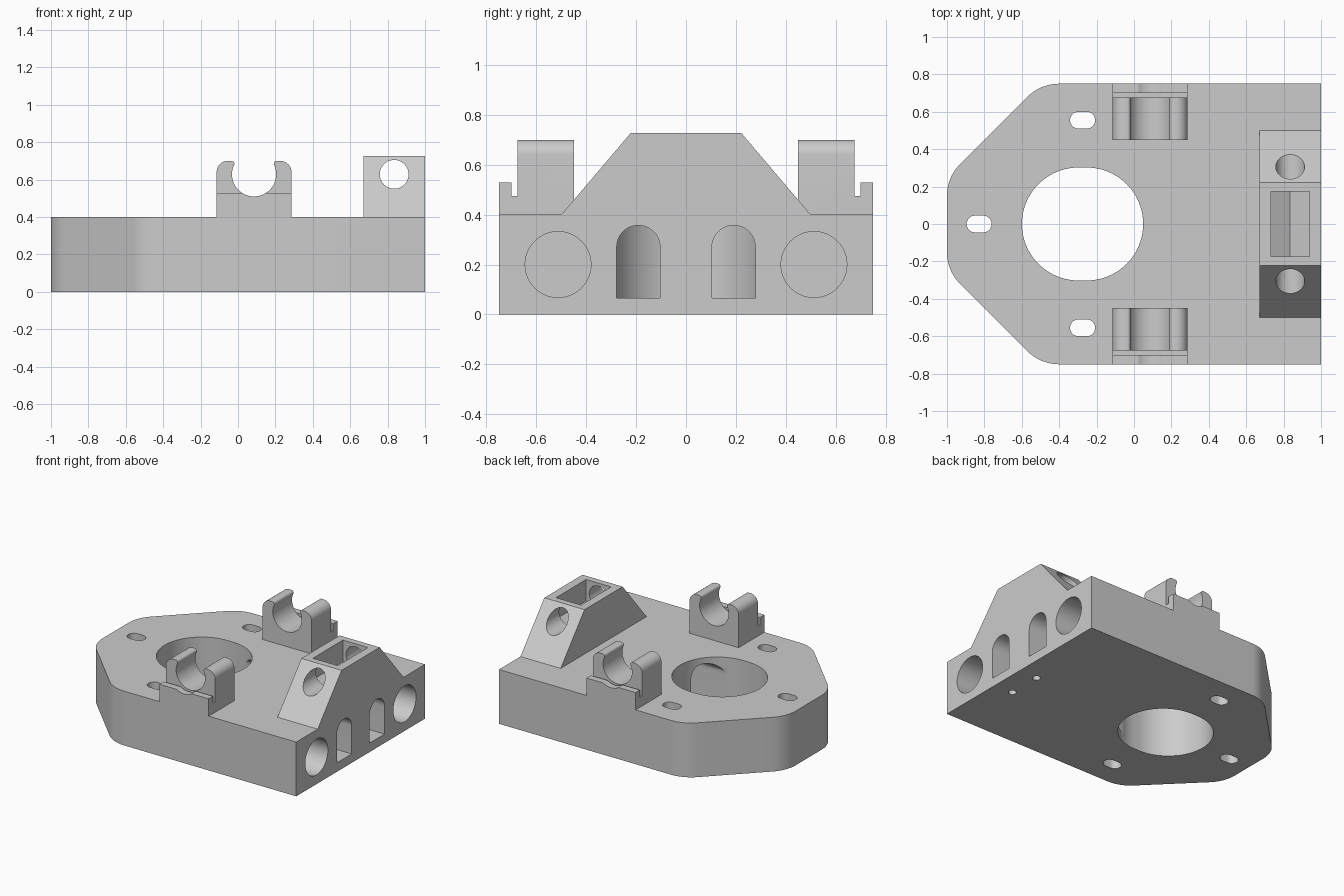
import bpy, bmesh, math
from mathutils import Vector

cube = bpy.data.objects.get("Cube")
if cube:
    bpy.data.objects.remove(cube, do_unlink=True)

grey = bpy.data.materials.new("plain grey")
grey.use_nodes = True
colour = (0.6, 0.6, 0.6, 1)
grey.diffuse_color = colour
grey.node_tree.nodes["Principled BSDF"].inputs["Base Color"].default_value = colour


def arc(cx, cy, r, start, end, steps=12):
    """Points of a circular arc, angles in degrees."""
    angles = [math.radians(start + (end - start) * i / steps) for i in range(steps + 1)]
    return [(cx + r * math.cos(a), cy + r * math.sin(a)) for a in angles]


def circle(cx, cy, r, steps=64):
    return arc(cx, cy, r, 0, 360, steps)[:-1]


def slot(cx, cy, r, half, steps=16):
    return arc(cx + half, cy, r, -90, 90, steps) + arc(cx - half, cy, r, 90, 270, steps)


def box(u0, u1, v0, v1):
    return [(u0, v0), (u1, v0), (u1, v1), (u0, v1)]


def prism(name, outline, axis, start, end):
    """Extrude a 2D outline along an axis."""
    place = {"x": lambda u, v, w: (w, u, v),
             "y": lambda u, v, w: (u, w, v),
             "z": lambda u, v, w: (u, v, w)}[axis]
    bm = bmesh.new()
    face = bm.faces.new([bm.verts.new(place(u, v, start)) for u, v in outline])
    made = bmesh.ops.extrude_face_region(bm, geom=[face])
    tops = [g for g in made["geom"] if isinstance(g, bmesh.types.BMVert)]
    bmesh.ops.translate(bm, verts=tops, vec=Vector(place(0, 0, end - start)))
    bmesh.ops.recalc_face_normals(bm, faces=bm.faces)
    mesh = bpy.data.meshes.new(name)
    bm.to_mesh(mesh)
    bm.free()
    mesh.materials.append(grey)
    obj = bpy.data.objects.new(name, mesh)
    bpy.context.collection.objects.link(obj)
    return obj


def activate(obj):
    bpy.ops.object.select_all(action="DESELECT")
    obj.select_set(True)
    bpy.context.view_layer.objects.active = obj


def cut(obj, outline, axis, start, end):
    """Subtract a prism from an object."""
    cutter = prism("cutter", outline, axis, start, end)
    cutter.hide_render = True
    activate(obj)
    mod = obj.modifiers.new("cut", "BOOLEAN")
    mod.operation = "DIFFERENCE"
    mod.solver = "EXACT"
    mod.object = cutter
    bpy.ops.object.modifier_apply(modifier=mod.name)
    bpy.data.objects.remove(cutter, do_unlink=True)


def finish(obj):
    activate(obj)
    bpy.ops.object.shade_smooth_by_angle(angle=math.radians(30))


# Base plate: rectangle with two rounded chamfers on its -x end
R = 0.24
T = R * math.tan(math.radians(22.5))
half = arc(-0.5 + T, 0.75 - R, R, 90, 135) + arc(-1 + R, 0.25 - T, R, 135, 180)
outline = [(1, 0.75)] + half + [(x, -y) for x, y in reversed(half)] + [(1, -0.75)]
plate = prism("base_plate", outline, "z", 0, 0.4)

# Main bore and the three mounting slots
cut(plate, slot(-0.275, 0, 0.302, 0.022, 40), "z", -0.1, 0.5)
for x, y in [(-0.275, 0.555), (-0.275, -0.555), (-0.828, 0)]:
    cut(plate, slot(x, y, 0.045, 0.022), "z", -0.1, 0.5)

for side in (1, -1):
    # Blind round sockets, and arched channels that open into the bore
    cut(plate, circle(side * 0.513, 0.2, 0.132), "x", 0, 1.1)
    y, r = side * 0.191, 0.087
    arch = [(y - r, 0.066), (y + r, 0.066)] + arc(y, 0.27, r, 0, 180, 24)
    cut(plate, arch, "x", -0.2, 1.1)

# Small screw holes underneath
for y in (0, -0.25):
    cut(plate, circle(0.85, y, 0.027, 24), "z", -0.1, 0.2)
finish(plate)

# Sloped block with a cross hole and a nut pocket with a V floor
block = prism("sloped_block", [(-0.5, 0.4), (0.5, 0.4), (0.222, 0.727), (-0.222, 0.727)],
              "x", 0.672, 1)
cut(block, circle(0.835, 0.628, 0.077, 48), "y", -0.6, 0.6)
pocket = [(0.733, 0.8), (0.733, 0.569), (0.835, 0.51), (0.937, 0.569), (0.937, 0.8)]
cut(block, pocket, "y", -0.175, 0.175)
finish(block)

# Open clips with a lower outer lip and a groove behind it
CX = 0.086
right = ([(0.2, 0.4)] + arc(0.14, 0.64, 0.06, 0, 90)
         + arc(0.122, 0.683, 0.017, 90, 180, 6)
         + arc(0, 0.628, 0.118, 27, -90, 32))
profile = [(CX + x, z) for x, z in right] + [(CX - x, z) for x, z in reversed(right[:-1])]
for name, side in (("front_clip", -1), ("back_clip", 1)):
    clip = prism(name, profile, "y", side * 0.45, side * 0.75)
    cut(clip, box(-0.3, 0.5, 0.528, 0.9), "y", side * 0.675, side * 0.85)
    cut(clip, box(-0.3, 0.5, 0.475, 0.9), "y", side * 0.675, side * 0.7)
    finish(clip)
